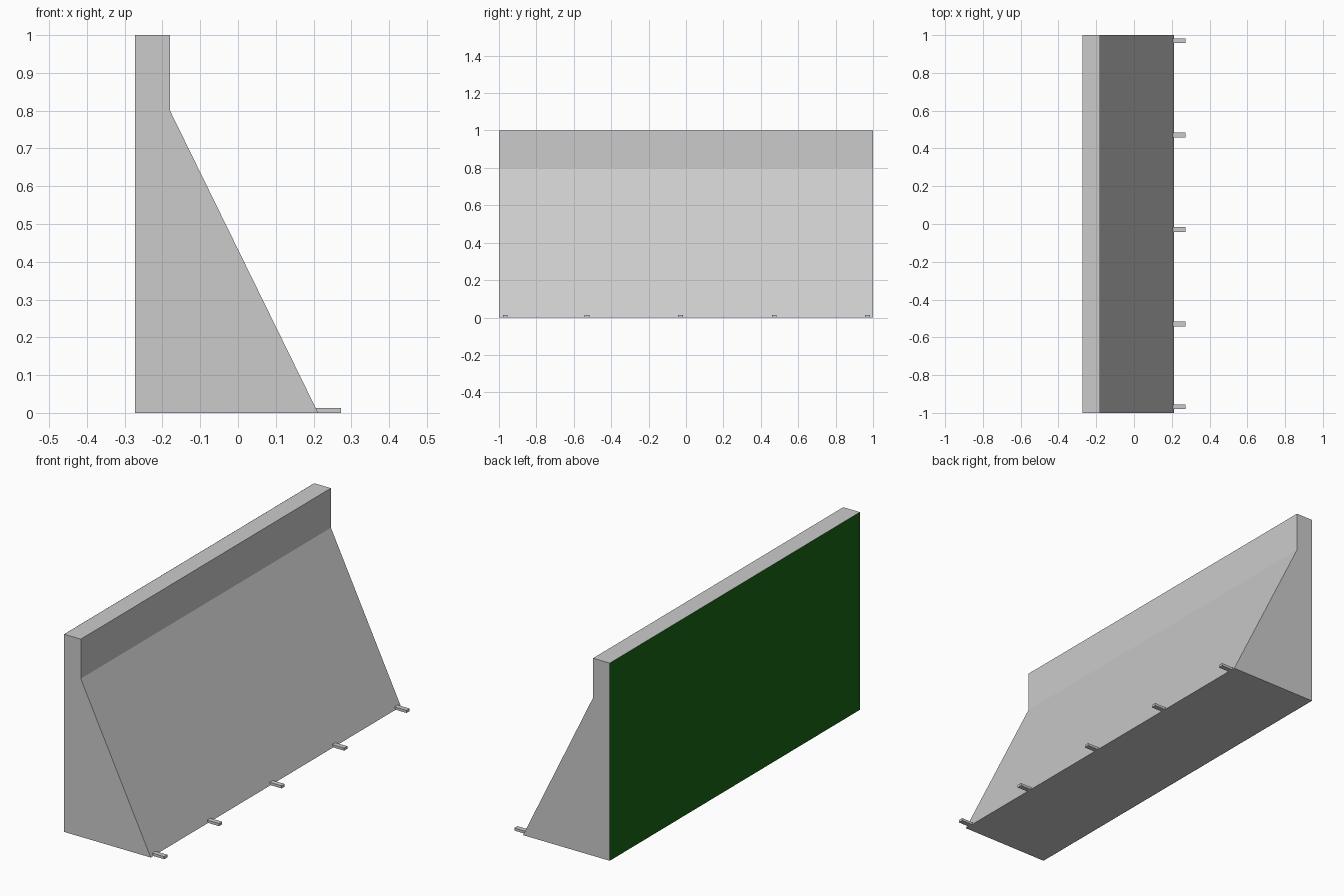
import bpy

if "Cube" in bpy.data.objects:
    bpy.data.objects.remove(bpy.data.objects["Cube"])


def make_mesh(name, verts, faces):
    mesh = bpy.data.meshes.new(name)
    mesh.from_pydata(verts, [], faces)
    mesh.update()
    obj = bpy.data.objects.new(name, mesh)
    bpy.context.collection.objects.link(obj)
    return obj


def extrude_profile(name, profile, y0, y1):
    """Extrude a counter-clockwise x-z outline along y."""
    n = len(profile)
    verts = [(x, y, z) for y in (y0, y1) for x, z in profile]
    faces = [tuple(range(n)), tuple(reversed(range(n, 2 * n)))]
    faces += [(i, i + n, (i + 1) % n + n, (i + 1) % n) for i in range(n)]
    return make_mesh(name, verts, faces)


BACK = -0.273

# Concrete barrier: upright back, thin crest and sloped front
extrude_profile("barrier_body",
                [(BACK, 0), (0.212, 0), (-0.18, 0.8), (-0.18, 1), (BACK, 1)],
                -1, 1)

# Thin green sheet covering the upright back
sheet = make_mesh("back_panel",
                  [(BACK - 0.0005, y, z) for y, z in
                   ((-1, 0), (-1, 1), (1, 1), (1, 0))],
                  [(0, 1, 2, 3)])
green = bpy.data.materials.new("green")
green.diffuse_color = (0.008, 0.13, 0.007, 1)
green.use_nodes = True
green.node_tree.nodes["Principled BSDF"].inputs["Base Color"].default_value = green.diffuse_color
sheet.data.materials.append(green)

# Small pegs along the foot of the slope
for i, y in enumerate((-0.967, -0.529, -0.029, 0.471, 0.97)):
    extrude_profile(f"foot_peg_{i + 1}",
                    [(0.206, 0), (0.273, 0), (0.273, 0.013), (0.206, 0.013)],
                    y - 0.0125, y + 0.0125)
